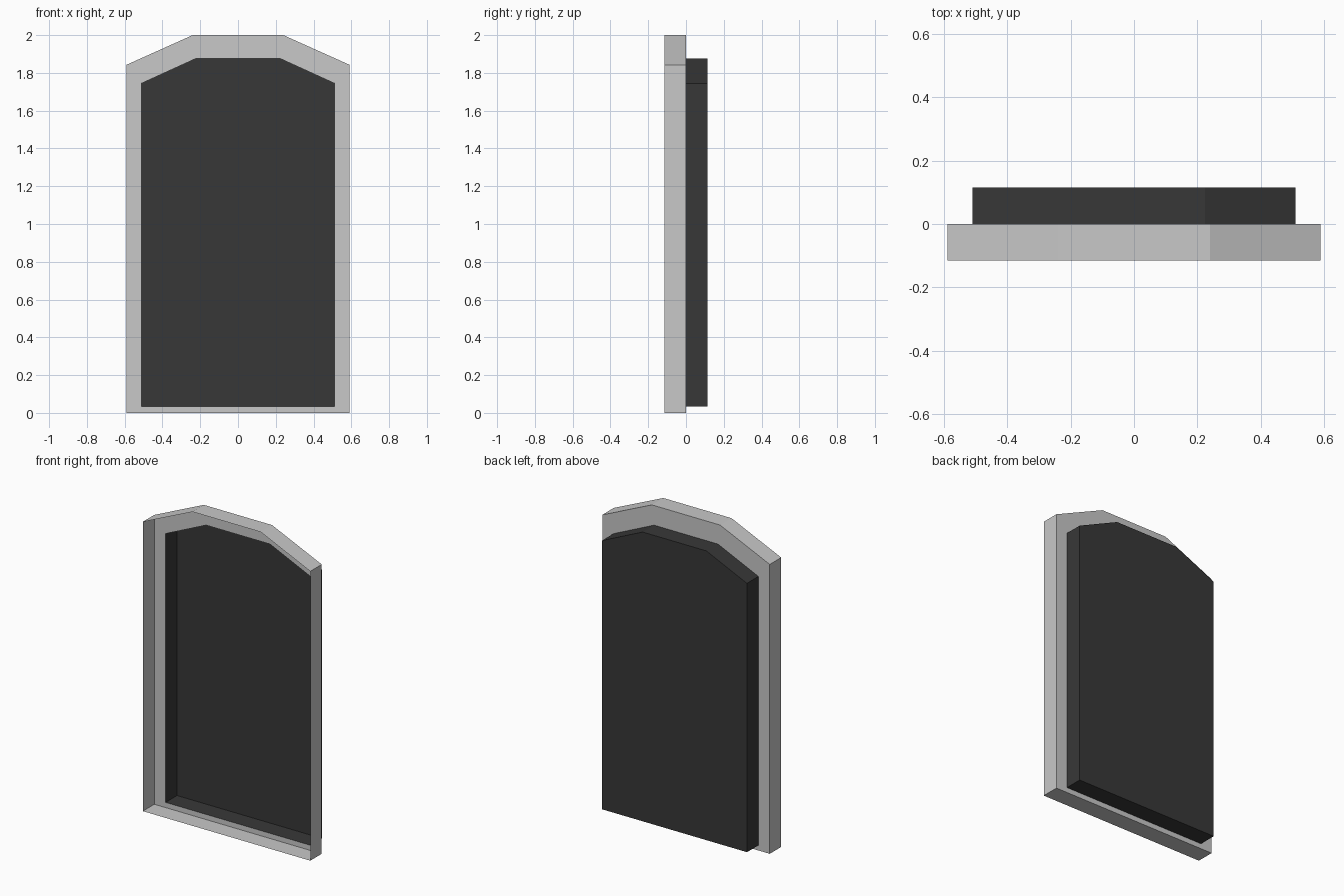
import bpy
import bmesh

cube = bpy.data.objects.get("Cube")
if cube:
    bpy.data.objects.remove(cube, do_unlink=True)

DEPTH = 0.115  # depth of each step of the open, stepped tray


def make_material(name, value):
    mat = bpy.data.materials.new(name)
    mat.use_nodes = True
    colour = (value, value, value, 1.0)
    mat.diffuse_color = colour
    mat.node_tree.nodes["Principled BSDF"].inputs["Base Color"].default_value = colour
    return mat


def arch(half_width, bottom, shoulder, half_top, top):
    """Clipped-corner arch outline, mirrored about x = 0."""
    right = [(half_width, bottom), (half_width, shoulder), (half_top, top)]
    return right + [(-x, z) for x, z in reversed(right)]


def make_part(name, sections, material, closed_back=False):
    """Skin single-sheet walls through (outline, y) sections."""
    bm = bmesh.new()
    loops = [[bm.verts.new((x, y, z)) for x, z in outline] for outline, y in sections]
    for a, b in zip(loops, loops[1:]):
        for i in range(len(a)):
            j = (i + 1) % len(a)
            bm.faces.new((a[i], a[j], b[j], b[i]))
    if closed_back:
        bm.faces.new(loops[-1])
    mesh = bpy.data.meshes.new(name)
    bm.to_mesh(mesh)
    bm.free()
    mesh.materials.append(material)
    obj = bpy.data.objects.new(name, mesh)
    bpy.context.collection.objects.link(obj)
    return obj


light_grey = make_material("light grey", 0.58)
charcoal = make_material("charcoal", 0.039)

outer = arch(0.59, 0.0, 1.843, 0.24, 2.0)
inner = arch(0.51, 0.033, 1.745, 0.225, 1.875)

# Frame: thin outer rim, open at the front, with a flat ring at its back
make_part("frame", [(outer, -DEPTH), (outer, 0.0), (inner, 0.0)], light_grey)

# Recess: narrower dark tray behind the ring, closed at the back
make_part("recess", [(inner, 0.0), (inner, DEPTH)], charcoal, closed_back=True)
